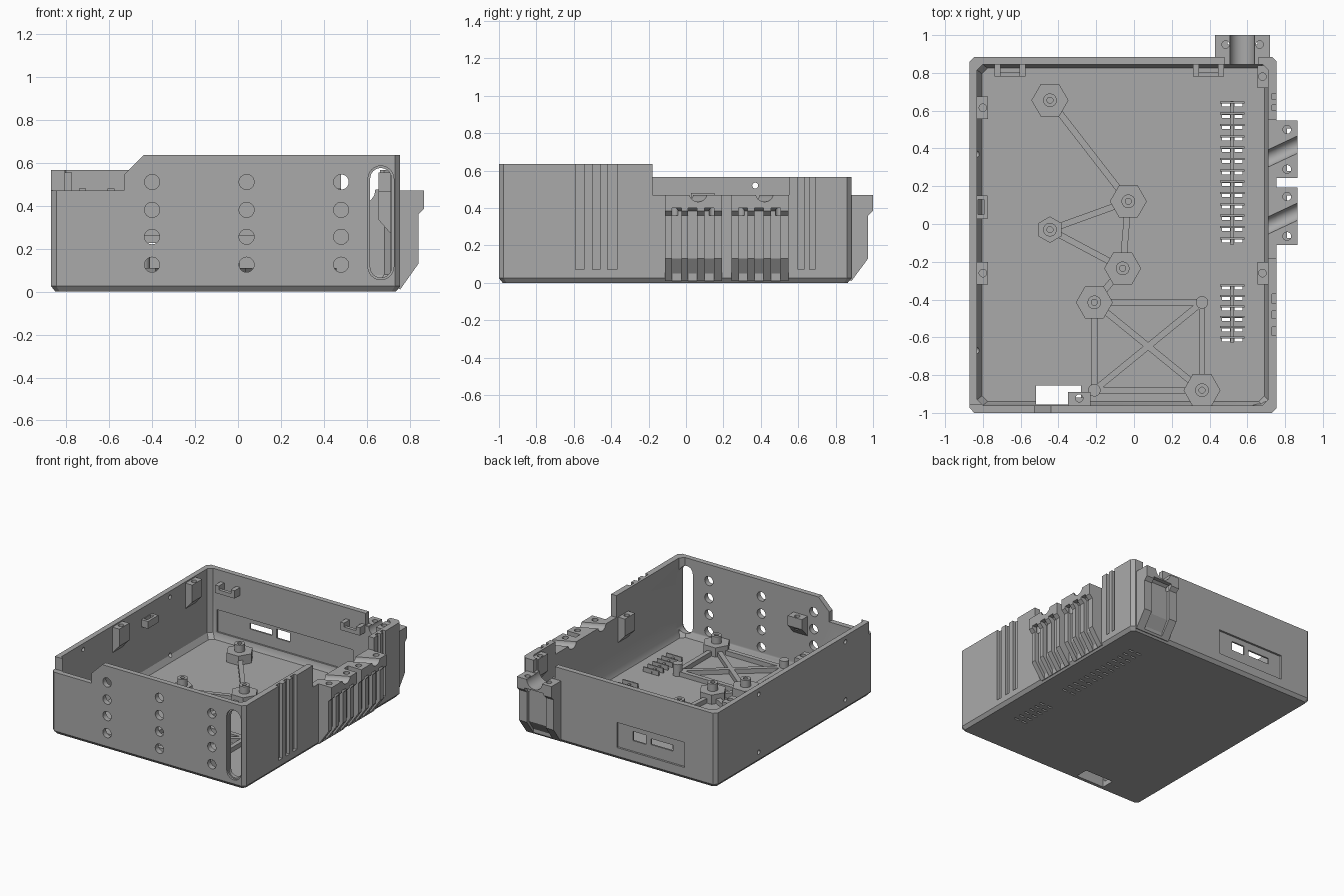
import bpy, bmesh, math
from mathutils import Vector, Matrix

if "Cube" in bpy.data.objects:
    bpy.data.objects.remove(bpy.data.objects["Cube"])

grey = bpy.data.materials.new("plain_grey")
grey.use_nodes = True
COLOUR = (0.4, 0.4, 0.4, 1)
grey.diffuse_color = COLOUR
grey.node_tree.nodes["Principled BSDF"].inputs["Base Color"].default_value = COLOUR


def box(bm, x0, x1, y0, y1, z0, z1):
    m = Matrix.LocRotScale(Vector((x0 + x1, y0 + y1, z0 + z1)) / 2, None,
                           Vector((x1 - x0, y1 - y0, z1 - z0)))
    bmesh.ops.create_cube(bm, size=1, matrix=m)


def rod(bm, a, b, r, sides=32, turn=0):
    a, b = Vector(a), Vector(b)
    rot = Vector((0, 0, 1)).rotation_difference(b - a).to_matrix().to_4x4()
    m = Matrix.Translation((a + b) / 2) @ rot @ Matrix.Rotation(turn, 4, "Z")
    bmesh.ops.create_cone(bm, cap_ends=True, segments=sides, radius1=r, radius2=r,
                          depth=(b - a).length, matrix=m)


def loft(bm, loops):
    rings = [[bm.verts.new(p) for p in loop] for loop in loops]
    n = len(rings[0])
    faces = [bm.faces.new(rings[0]), bm.faces.new(rings[-1])]
    for lo, hi in zip(rings, rings[1:]):
        for i in range(n):
            j = (i + 1) % n
            faces.append(bm.faces.new((lo[i], lo[j], hi[j], hi[i])))
    bmesh.ops.recalc_face_normals(bm, faces=faces)


def prism(bm, pts, axis, a, b):
    # profile in (x, z) along y, or in (y, z) along x
    if axis == "y":
        loft(bm, [[(u, t, v) for u, v in pts] for t in (a, b)])
    else:
        loft(bm, [[(t, u, v) for u, v in pts] for t in (a, b)])


def outline(x0, x1, y0, y1, c, z):
    return [(x0 + c, y0, z), (x1 - c, y0, z), (x1, y0 + c, z), (x1, y1 - c, z),
            (x1 - c, y1, z), (x0 + c, y1, z), (x0, y1 - c, z), (x0, y0 + c, z)]


def make(name, build):
    bm = bmesh.new()
    build(bm)
    mesh = bpy.data.meshes.new(name)
    bm.to_mesh(mesh)
    bm.free()
    mesh.materials.append(grey)
    ob = bpy.data.objects.new(name, mesh)
    bpy.context.scene.collection.objects.link(ob)
    return ob


def cut(ob, build):
    tool = make("cutter", build)
    tool.hide_render = True
    mod = ob.modifiers.new("cut", "BOOLEAN")
    mod.operation, mod.solver, mod.object = "DIFFERENCE", "EXACT", tool
    bpy.context.view_layer.update()
    dg = bpy.context.evaluated_depsgraph_get()
    mesh = bpy.data.meshes.new_from_object(ob.evaluated_get(dg))
    ob.modifiers.clear()
    ob.data = mesh
    bpy.data.objects.remove(tool)


X0, X1, Y0, Y1 = -0.87, 0.755, -1.0, 0.885
FLOOR = 0.04

# Tray with chamfered corners and bottom edge
shell = make("shell", lambda bm: loft(bm, [
    outline(X0 + .02, X1 - .02, Y0 + .02, Y1 - .02, .02, 0),
    outline(X0, X1, Y0, Y1, .025, .025), outline(X0, X1, Y0, Y1, .025, .635)]))
cut(shell, lambda bm: loft(bm, [
    outline(X0 + .065, X1 - .065, Y0 + .06, Y1 - .06, .03, FLOOR),
    outline(X0 + .04, X1 - .045, Y0 + .04, Y1 - .04, .03, .08),
    outline(X0 + .04, X1 - .045, Y0 + .04, Y1 - .04, .03, .8)]))

# Stepped rim heights
cut(shell, lambda bm: box(bm, -1, 1, -.18, 1, .565, 1))
cut(shell, lambda bm: box(bm, -1, -.6, -.955, -.15, .565, 1))
cut(shell, lambda bm: prism(bm, [(-1, .47), (-.53, .47), (-.53, .545), (-.44, .635),
                                 (-.44, 1), (-1, 1)], "y", -1.1, -.955))
cut(shell, lambda bm: box(bm, .6, 1, -.18, .55, .47, 1))
cut(shell, lambda bm: box(bm, .48, .66, .8, 1, .475, 1))


# Front hole grid, cable slot and floor opening
def front_holes(bm):
    for x in (-.4, .04, .48):
        for z in (.125, .255, .38, .51):
            rod(bm, (x, -1.1, z), (x, -.9, z), .035)


def slot(bm, r, y0, y1):
    pts = []
    for i in range(26):
        a = math.pi * (i if i < 13 else i - 1) / 12
        pts.append((.665 + r * math.cos(a), (.525 if i < 13 else .115) + r * math.sin(a)))
    prism(bm, pts, "y", y0, y1)


cut(shell, front_holes)
cut(shell, lambda bm: slot(bm, .05, -1.1, -.9))
cut(shell, lambda bm: slot(bm, .06, -1.1, -.985))
cut(shell, lambda bm: box(bm, -.52, -.28, -.955, -.855, -.1, .12))


# Small holes in the left wall
def wall_holes(bm):
    for y in (.37, -.67):
        for z in (.08, .52):
            rod(bm, (-1, y, z), (-.75, y, z), .016, 16)


cut(shell, wall_holes)

# Port panel in the back wall, recessed on both faces
cut(shell, lambda bm: box(bm, -.605, -.04, .87, 1, .09, .28))
cut(shell, lambda bm: box(bm, -.77, .375, .7, .857, .09, .26))


def ports(bm):
    box(bm, -.275, -.165, .7, 1, .17, .24)
    box(bm, -.5, -.315, .7, 1, .18, .225)


cut(shell, ports)


# Vertical grooves on the right wall
def wall_grooves(bm):
    for y0, y1 in ((-.59, -.545), (-.5, -.46), (-.42, -.37), (.6, .63), (.66, .69)):
        box(bm, .73, .9, y0, y1, .07, .9)


cut(shell, wall_grooves)

# Floor vents: slots beside a spine, with fins between them
vent_rows = [.63 - .06 * i for i in range(13)] + [-.34 - .055 * i for i in range(6)]


def vent_slots(bm):
    for y in vent_rows:
        box(bm, .465, .507, y - .008, y + .008, -.1, .2)
        box(bm, .533, .575, y - .008, y + .008, -.1, .2)


def vent_fins(bm):
    for y in vent_rows:
        box(bm, .455, .585, y + .009, y + .019, .02, .075)
    for y0, y1 in ((-.11, .65), (-.63, -.32)):
        box(bm, .512, .528, y0, y1, .02, .06)


cut(shell, vent_slots)
make("vent_fins", vent_fins)

# Cable clamps: profile measured outwards from the wall
clamp = [(-.04, .025), (0, .01), (.085, .13), (.085, .36), (.11, .385), (.11, .47), (-.04, .47)]
groove = [(0, .05), (.055, .13), (.055, .385), (.075, .4), (.2, .4), (.2, -.05), (0, -.05)]


def shifted(pts, d):
    return [(u + d, v) for u, v in pts]


for name, yc in (("front_side_clamp", .04), ("rear_side_clamp", .395)):
    def channel(bm):
        c, d = Vector((.79, yc - .01, .475)), Vector((.16, .075, 0))
        rod(bm, c - d, c + d, .042)

    def clamp_grooves(bm):
        for dy in (-.09, -.005, .085):
            prism(bm, shifted(groove, X1), "y", yc + dy - .025, yc + dy + .025)

    def screw_holes(bm):
        for dy in (-.105, .105):
            rod(bm, (.81, yc + dy, .36), (.81, yc + dy, .6), .022, 20)

    block = make(name, lambda bm: prism(bm, shifted(clamp, X1), "y", yc - .152, yc + .152))
    for tool in (clamp_grooves, channel, screw_holes):
        cut(block, tool)
    cut(shell, channel)


def back_channel(bm):
    rod(bm, (.573, .8, .475), (.573, 1.1, .475), .066)


def back_screws(bm):
    for x in (.485, .665):
        rod(bm, (x, .95, .36), (x, .95, .6), .02, 20)


back_clamp = make("back_clamp", lambda bm: prism(bm, [(u * 1.045 + Y1, v) for u, v in clamp],
                                                 "x", .43, .72))
cut(back_clamp, lambda bm: prism(bm, shifted(groove, Y1 + .01), "x", .495, .655))
cut(back_clamp, back_channel)
cut(back_clamp, back_screws)
cut(shell, back_channel)

# Floor ribs and mounting posts
A, B, C, D, E = (-.445, .655), (-.03, .12), (-.445, -.03), (-.06, -.235), (-.21, -.415)
F, G, H = (.36, -.415), (.36, -.88), (-.21, -.88)


def ribs(bm):
    for p, q in ((A, B), (B, C), (C, D), (B, D), (D, E), (E, F), (F, G), (G, H), (H, E),
                 (E, G), (F, H)):
        a, b = Vector(p), Vector(q)
        n = (b - a).orthogonal().normalized() * .017
        loft(bm, [[(*v, z) for v in (a + n, b + n, b - n, a - n)] for z in (.02, .075)])


make("floor_ribs", ribs)
for i, (x, y) in enumerate((A, B, C, D, E, G)):
    r = .07 if (x, y) == C else .098

    def post(bm):
        rod(bm, (x, y, .1), (x, y, .165), .036)

    make(f"hex_base_{i}", lambda bm: rod(bm, (x, y, .02), (x, y, .11), r, 6, math.pi / 6 * (r > .08)))
    ob = make(f"post_{i}", post)
    cut(ob, lambda bm: rod(bm, (x, y, .12), (x, y, .3), .016, 16))
for i, (x, y) in enumerate((F, H)):
    make(f"plain_post_{i}", lambda bm: rod(bm, (x, y, .02), (x, y, .13), .033))

# Lid screw lugs with tapered undersides
for i, (side, y) in enumerate(((-1, .615), (-1, -.26), (1, .78), (1, -.26))):
    wall = -.835 if side < 0 else .715
    top = .465 if (side, y) == (1, -.26) else .555
    tip = wall - side * .062
    lug = make(f"lid_lug_{i}", lambda bm: prism(
        bm, [(wall, top), (tip, top), (tip, top - .13), (wall, top - .2)], "y", y - .06, y + .06))
    cx = wall - side * .035
    cut(lug, lambda bm: rod(bm, (cx, y, top - .1), (cx, y, top + .1), .02, 20))
front_lug = make("front_lug", lambda bm: prism(
    bm, [(-.965, .465), (-.89, .465), (-.89, .39), (-.965, .31)], "x", -.35, -.23))
cut(front_lug, lambda bm: rod(bm, (-.29, -.922, .36), (-.29, -.922, .6), .02, 20))

# Bracket clips on the back and left walls
for i, x in enumerate((-.657, .395)):
    clip = make(f"back_clip_{i}", lambda bm: box(bm, x - .082, x + .082, .78, .85, .42, .48))
    cut(clip, lambda bm: box(bm, x - .05, x + .05, .805, .9, .4, .5))
    cut(clip, lambda bm: box(bm, x - .05, x + .05, .7, .9, .45, .5))
left_clip = make("left_clip", lambda bm: box(bm, -.84, -.775, .027, .152, .425, .48))
cut(left_clip, lambda bm: box(bm, -.825, -.795, .05, .13, .4, .5))

# Crisp edges on round parts
bpy.ops.object.select_all(action="DESELECT")
for ob in bpy.context.scene.collection.objects:
    if ob.type == "MESH" and grey.name in ob.data.materials:
        ob.select_set(True)
        bpy.context.view_layer.objects.active = ob
bpy.ops.object.shade_smooth_by_angle(angle=math.radians(30))
